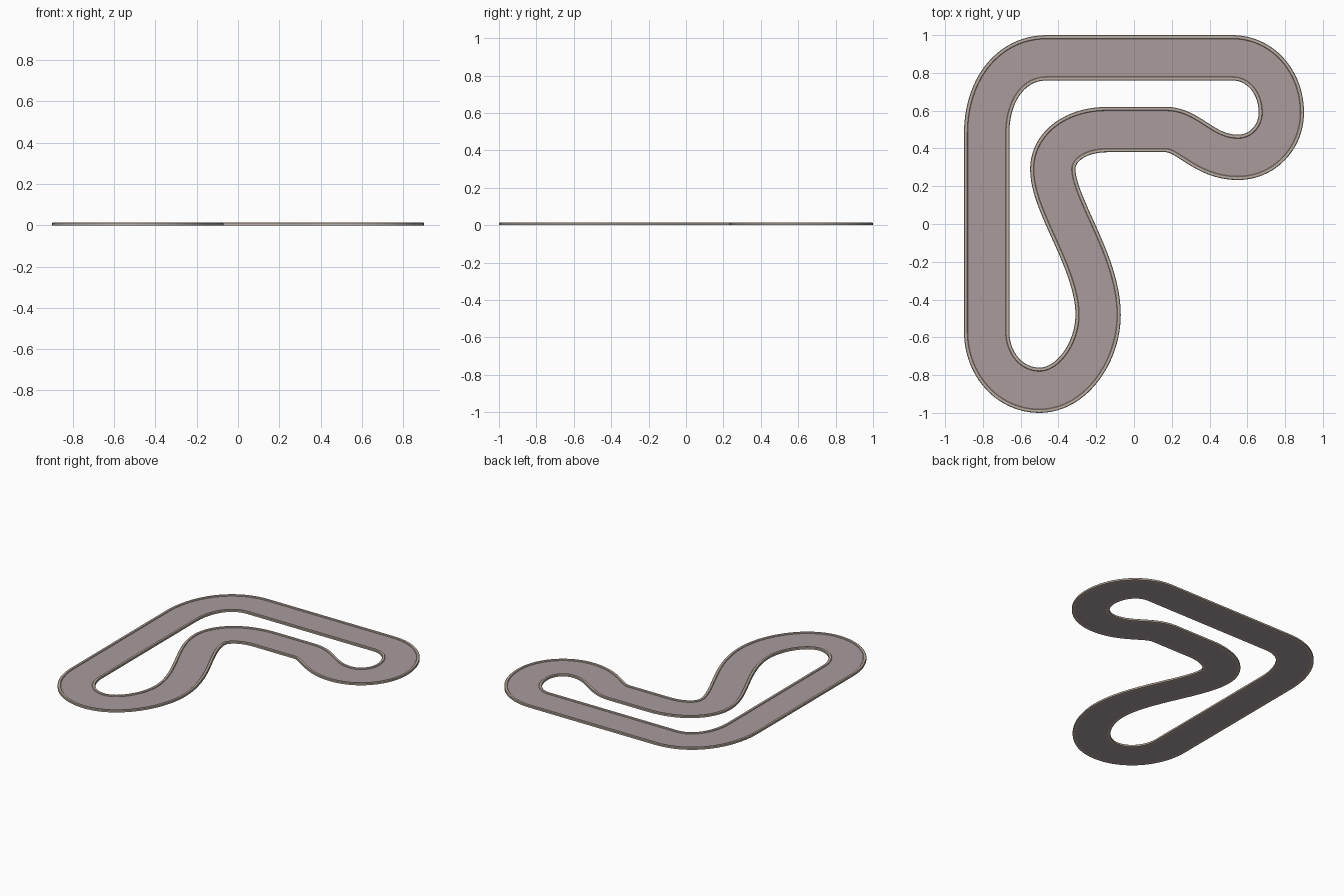
import bpy, bmesh
from mathutils import Vector

if "Cube" in bpy.data.objects:
    bpy.data.objects.remove(bpy.data.objects["Cube"])

STEPS = 24
UP, DOWN, LEFT, RIGHT = Vector((0, 1)), Vector((0, -1)), Vector((-1, 0)), Vector((1, 0))

# Centre line knots: x, y, travel direction, handle in, handle out (0 = straight)
KNOTS = [
    (-0.78, -0.57, UP, 0.17, 0), (-0.78, 0.48, UP, 0, 0.22),
    (-0.46, 0.88, RIGHT, 0.20, 0), (0.52, 0.88, RIGHT, 0, 0.15),
    (0.78, 0.59, DOWN, 0.16, 0.13), (0.55, 0.353, LEFT, 0.13, 0.18),
    (0.17, 0.50, LEFT, 0.12, 0), (-0.14, 0.50, LEFT, 0, 0.17),
    (-0.43, 0.29, DOWN, 0.12, 0.19), (-0.19, -0.48, DOWN, 0.28, 0.20),
    (-0.50, -0.88, LEFT, 0.17, 0.16),
]


def centre_line():
    """Points and left-hand normals along the closed circuit."""
    path = []
    for i, (x, y, d, _, out) in enumerate(KNOTS):
        x2, y2, d2, inn, _ = KNOTS[(i + 1) % len(KNOTS)]
        p0, p3 = Vector((x, y)), Vector((x2, y2))
        if out == 0:
            path.append((p0, Vector((-d.y, d.x))))
            continue
        p1, p2 = p0 + d * out, p3 - d2 * inn
        for k in range(STEPS):
            t = k / STEPS
            s = 1 - t
            p = p0 * s**3 + p1 * (3 * s * s * t) + p2 * (3 * s * t * t) + p3 * t**3
            tan = ((p1 - p0) * s * s + (p2 - p1) * (2 * s * t) + (p3 - p2) * t * t).normalized()
            path.append((p, Vector((-tan.y, tan.x))))
    return path


PATH = centre_line()


def sweep(name, profile, mat):
    """Sweep a closed (offset, height) profile round the circuit."""
    bm = bmesh.new()
    rings = []
    for p, n in PATH:
        rings.append([bm.verts.new((*(p + n * o), z)) for o, z in profile])
    m = len(profile)
    for i, a in enumerate(rings):
        b = rings[(i + 1) % len(rings)]
        for j in range(m):
            k = (j + 1) % m
            bm.faces.new((a[j], a[k], b[k], b[j]))
    bmesh.ops.recalc_face_normals(bm, faces=bm.faces)
    me = bpy.data.meshes.new(name)
    bm.to_mesh(me)
    bm.free()
    me.materials.append(mat)
    ob = bpy.data.objects.new(name, me)
    bpy.context.collection.objects.link(ob)
    bpy.ops.object.select_all(action='DESELECT')
    ob.select_set(True)
    bpy.context.view_layer.objects.active = ob
    bpy.ops.object.shade_smooth_by_angle()


def material(name, rgb):
    mat = bpy.data.materials.new(name)
    mat.diffuse_color = (*rgb, 1)
    mat.use_nodes = True
    mat.node_tree.nodes["Principled BSDF"].inputs["Base Color"].default_value = mat.diffuse_color
    return mat


asphalt = material("asphalt", (0.40, 0.33, 0.335))
kerb_mat = material("kerb", (0.50, 0.42, 0.36))

# Road surface
sweep("road", [(-0.1, 0), (0.1, 0), (0.1, 0.008), (-0.1, 0.008)], asphalt)

# Raised kerbs on both edges
kerb = [(0.12, 0), (0.12, 0.011), (0.117, 0.014), (0.103, 0.014), (0.1, 0.011), (0.1, 0)]
for name, side in (("left_kerb", 1), ("right_kerb", -1)):
    sweep(name, [(o * side, z) for o, z in kerb], kerb_mat)
